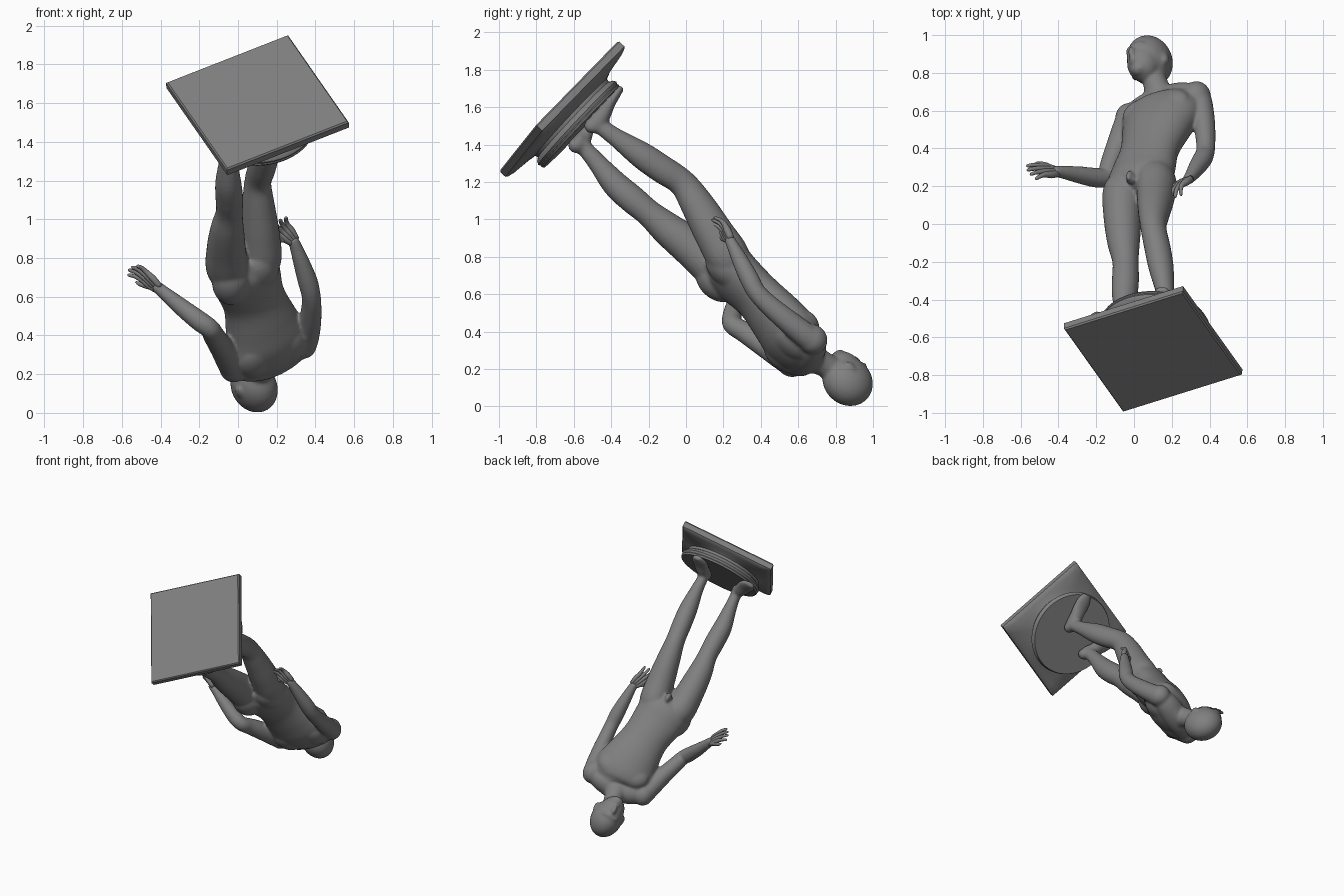
import bpy, bmesh, math
from mathutils import Vector as V, Matrix

# Tilted figure frame: origin under the plinth, s = figure's left, f = its front, n = its up
O = V((0.10, -0.68, 1.607))
N = V((0.04, 0.729, -0.684)).normalized()
F = V((0.895, 0.28, 0.35)).cross(N).normalized()
S = N.cross(F).normalized()
grey = bpy.data.materials.new("dark_grey")
grey.diffuse_color = (.215, .215, .215, 1)


def frame(s, f, n):
    return O + S * s + F * f + N * n


def bridge(bm, rings):
    for a, b in zip(rings, rings[1:]):
        for i in range(len(a)):
            j = (i + 1) % len(a)
            bm.faces.new((a[i], a[j], b[j], b[i]))
    bm.faces.new(rings[0])
    bm.faces.new(rings[-1])


def loft(bm, pts, seg=20, sub=5):
    """Smooth tube through (x, y, z, side radius, depth radius) stations."""
    P = [V(p) for p in pts]
    P = [P[0] * 2 - P[1]] + P + [P[-1] * 2 - P[-2]]
    path = []
    for k in range(1, len(P) - 2):
        a, b, c, d = P[k - 1:k + 3]
        for i in range(sub + (k == len(P) - 3)):
            t = i / sub
            path.append(0.5 * (2 * b + (c - a) * t + (2 * a - 5 * b + 4 * c - d) * t**2
                               + (3 * b - a - 3 * c + d) * t**3))
    rings = []
    for k, p in enumerate(path):
        t = (path[min(k + 1, len(path) - 1)] - path[max(k - 1, 0)])
        t = V(t[:3]).normalized()
        ref = S if abs(t.dot(S)) < .9 else F
        u = (ref - t * ref.dot(t)).normalized()
        v = t.cross(u)
        rings.append([bm.verts.new(V(p[:3]) + u * math.cos(q) * p[3] + v * math.sin(q) * p[4])
                      for q in (2 * math.pi * i / seg for i in range(seg))])
    bridge(bm, rings)


def ball(bm, c, r, front=F):
    """Ellipsoid with radii (side, depth, up) in the figure frame."""
    f = (front - N * front.dot(N)).normalized()
    rot = Matrix((N.cross(f), f, N)).transposed().to_4x4()
    bmesh.ops.create_uvsphere(bm, u_segments=24, v_segments=14, radius=1,
                              matrix=Matrix.Translation(c) @ rot @ Matrix.Diagonal((*r, 1)))


def finish(bm, name, angle=180):
    bmesh.ops.recalc_face_normals(bm, faces=bm.faces)
    me = bpy.data.meshes.new(name)
    bm.to_mesh(me)
    bm.free()
    me.materials.append(grey)
    ob = bpy.data.objects.new(name, me)
    bpy.context.collection.objects.link(ob)
    bpy.ops.object.select_all(action='DESELECT')
    bpy.context.view_layer.objects.active = ob
    ob.select_set(True)
    bpy.ops.object.shade_smooth_by_angle(angle=math.radians(angle))
    return ob


# Plinth: square slab sweeping up into a round moulded disc
bm = bmesh.new()
rings = []
for n, r, square in [(0, .345, 1), (.008, .352, 1), (.045, .352, 1), (.055, .342, 1), (.065, .325, .9),
                     (.078, .295, .4), (.09, .28, 0), (.108, .278, 0), (.118, .295, 0),
                     (.135, .305, 0), (.15, .298, 0), (.155, .302, 0), (.168, .296, 0)]:
    ring = []
    for i in range(64):
        c, s = math.cos(math.pi * i / 32), math.sin(math.pi * i / 32)
        k = r * (1 - square + square / max(abs(c), abs(s)))
        ring.append(bm.verts.new(frame(c * k, s * k, n)))
    rings.append(ring)
bridge(bm, rings)
finish(bm, "plinth", 35)

# Body: overlapping lofts fused by a remesh
bm = bmesh.new()
# torso, from crotch to collar
loft(bm, [(.02, .15, .81, .09, .08), (.03, .215, .755, .18, .122), (.05, .28, .685, .182, .125),
          (.082, .385, .585, .168, .12), (.117, .485, .47, .195, .136), (.145, .56, .375, .222, .142),
          (.155, .615, .305, .205, .122), (.15, .66, .27, .14, .09), (.13, .69, .26, .07, .068)], 32)
# shoulder girdle and upper back
loft(bm, [(-.03, .555, .24, .06, .06), (.06, .605, .24, .082, .08), (.155, .64, .265, .09, .085),
          (.255, .67, .315, .085, .08), (.335, .68, .36, .06, .06)])
for e in (-1, 1):
    ball(bm, V((.15, .575, .345)) + S * e * .09 - F * .055, (.105, .07, .12))
# neck
loft(bm, [(.145, .64, .275, .11, .08), (.13, .69, .25, .08, .075), (.115, .74, .225, .066, .068),
          (.09, .82, .17, .063, .068)])
# head turned to its right: skull, face, chin, nose, brow, mouth, ears
look = V((-.64, .48, .58))
look = (look - N * look.dot(N)).normalized()
side = N.cross(look)
head = V((.08, .867, .138))
ball(bm, head - look * .005, (.113, .137, .142), look)
ball(bm, head + look * .038 - N * .055, (.088, .095, .108), look)
ball(bm, head + look * .08 - N * .128, (.043, .038, .032), look)
ball(bm, head + look * .136 - N * .045, (.018, .028, .04), look)
ball(bm, head + look * .116 + N * .005, (.064, .026, .022), look)
ball(bm, head + look * .12 - N * .092, (.03, .022, .018), look)
for e in (-1, 1):
    ball(bm, head + side * e * .108 - look * .01 - N * .04, (.014, .025, .036), look)
# right leg (straight) and left leg (bent)
loft(bm, [(-.035, .24, .66, .05, .05), (-.055, .17, .735, .106, .118), (-.06, .03, .85, .1, .108),
          (-.055, -.10, .95, .086, .091), (-.045, -.2, 1.035, .069, .074),
          (-.045, -.29, 1.11, .071, .077), (-.05, -.38, 1.19, .067, .072),
          (-.05, -.48, 1.31, .046, .052), (-.05, -.55, 1.39, .038, .045), (-.05, -.585, 1.43, .042, .046)])
loft(bm, [(.105, .29, .68, .05, .05), (.117, .235, .785, .104, .115), (.115, .15, .925, .1, .108),
          (.105, .06, 1.08, .083, .092), (.103, -.02, 1.195, .068, .076),
          (.125, -.13, 1.27, .069, .078), (.145, -.24, 1.345, .065, .074),
          (.165, -.37, 1.435, .046, .052), (.17, -.46, 1.5, .038, .045), (.17, -.50, 1.53, .042, .046)])
# buttocks
ball(bm, V((-.035, .165, .67)), (.10, .095, .13))
ball(bm, V((.115, .215, .735)), (.10, .085, .13))
# chest muscles and shoulder caps
for e in (-1, 1):
    ball(bm, V((.14, .575, .375)) + S * e * .085 + F * .055, (.11, .058, .09))
ball(bm, V((-.025, .56, .237)), (.074, .078, .085))
ball(bm, V((.333, .675, .36)), (.074, .08, .085))
# feet
for s0, f0, out in [(-.173, .0, -.35), (.087, .03, .35)]:
    loft(bm, [(*frame(s0 + math.sin(out) * t, f0 + math.cos(out) * t, n), a, b) for t, n, a, b in
              [(-.06, .195, .02, .02), (-.04, .20, .036, .036), (0, .212, .043, .05),
               (.06, .205, .048, .046), (.13, .19, .058, .033), (.19, .182, .056, .026),
               (.24, .178, .034, .017)]])
# right arm held out, left arm hanging bent
loft(bm, [(-.01, .60, .215, .05, .05), (-.03, .55, .24, .068, .07), (-.08, .42, .33, .063, .068),
          (-.125, .31, .40, .056, .058), (-.145, .25, .435, .052, .052), (-.2, .245, .475, .053, .053),
          (-.29, .26, .545, .046, .046), (-.38, .275, .62, .035, .035), (-.43, .28, .66, .03, .028)])
loft(bm, [(.325, .71, .335, .05, .05), (.345, .66, .365, .066, .068), (.37, .54, .46, .059, .063),
          (.38, .43, .555, .051, .055), (.376, .375, .615, .05, .051), (.36, .34, .68, .052, .052),
          (.33, .295, .77, .044, .046), (.298, .25, .86, .033, .034), (.28, .23, .90, .03, .028)])
# genitals
g = V((-.015, .252, .86))
ball(bm, g - N * .02, (.028, .024, .03))
loft(bm, [(*(g + N * .02), .015, .015), (*(g + F * .025), .015, .015),
          (*(g + F * .03 - N * .035), .013, .013), (*(g + F * .025 - N * .05), .008, .008)], 10)
body = finish(bm, "body")
m = body.modifiers.new("fuse", 'REMESH')
m.mode = 'VOXEL'
m.voxel_size = .008
m.use_smooth_shade = True
m = body.modifiers.new("soften", 'SMOOTH')
m.factor = .5
m.iterations = 16


# Hands: palm, four fingers and a thumb
def hand(name, wrist, along, across, curl, size=1):
    along, across = V(along).normalized(), V(across)
    across = (across - along * across.dot(along)).normalized()
    down = along.cross(across) * curl
    bm = bmesh.new()
    for k in range(4):
        o = (k - 1.5) * .022
        ln = (.075, .09, .085, .065)[k] * size
        base = wrist + along * .085 * size + across * o
        loft(bm, [(*(wrist - along * .02 + across * o * .5), .016, .018),
                  (*(wrist + along * .03 + across * o * .85), .018, .02), (*base, .014, .015),
                  (*(base + along * ln * .55 + across * o * .25 + down * .012), .011, .011),
                  (*(base + along * ln * .9 + across * o * .4 + down * .035), .009, .009),
                  (*(base + along * ln + across * o * .42 + down * .045), .003, .003)], 10, 3)
    loft(bm, [(*(wrist - across * .01), .018, .018), (*(wrist + along * .035 - across * .04), .016, .016),
              (*(wrist + along * .075 - across * .058 + down * .015), .011, .011),
              (*(wrist + along * .095 - across * .058 + down * .025), .004, .004)], 10, 3)
    finish(bm, name)


hand("right_hand", V((-.425, .28, .655)), (-.115, .01, .10), (.35, -.7, .6), -.6, .93)
hand("left_hand", V((.278, .23, .90)), (-.08, -.05, .085), (.7, .2, .6), -1.0, .82)
